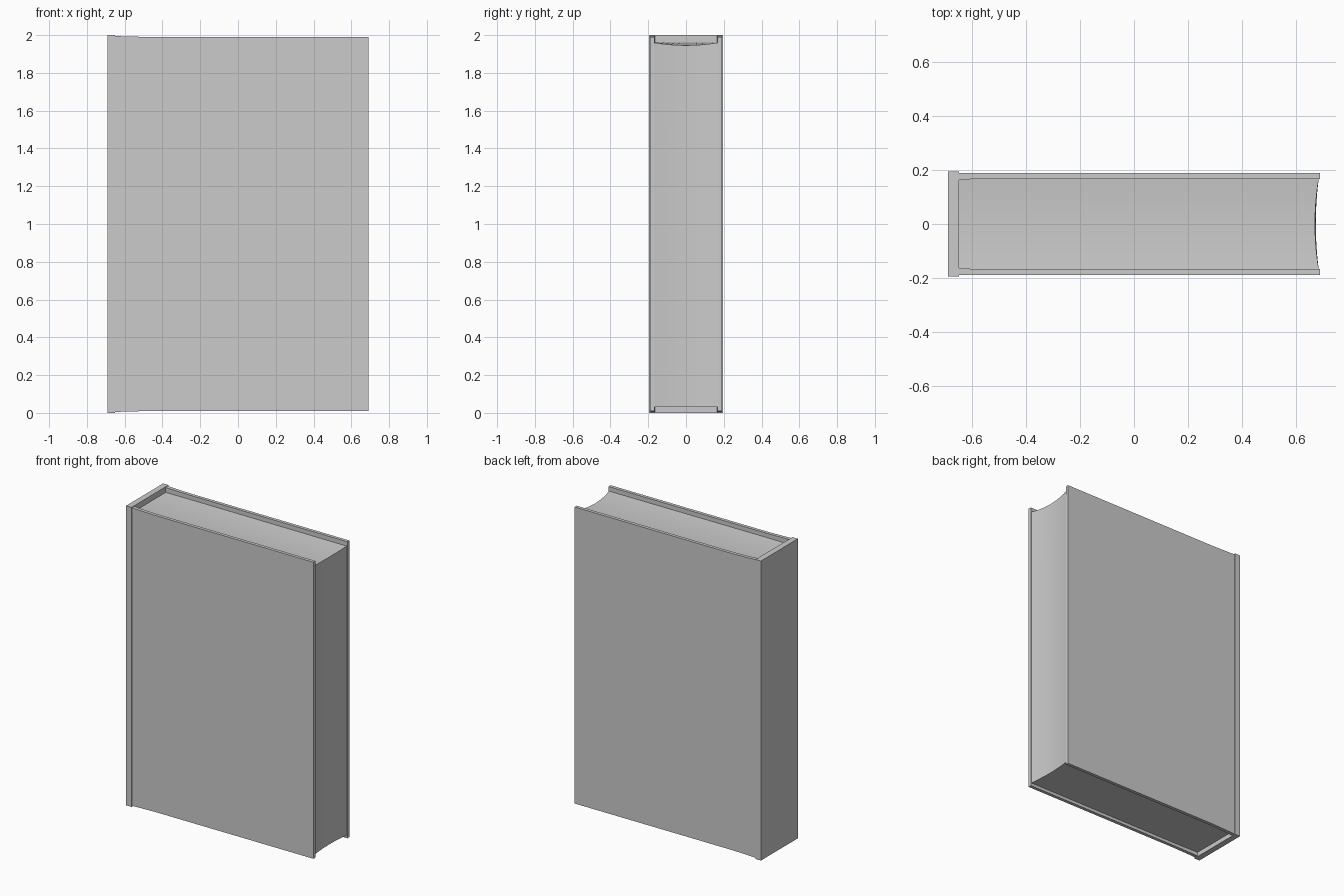
import bpy, bmesh

if "Cube" in bpy.data.objects:
    bpy.data.objects.remove(bpy.data.objects["Cube"])


def loft(name, rings):
    """Skin a list of equal-length closed rings and cap both ends."""
    bm = bmesh.new()
    loops = [[bm.verts.new(p) for p in ring] for ring in rings]
    n = len(loops[0])
    for a, b in zip(loops, loops[1:]):
        for i in range(n):
            j = (i + 1) % n
            bm.faces.new((a[i], a[j], b[j], b[i]))
    bm.faces.new(loops[0])
    bm.faces.new(loops[-1])
    bmesh.ops.recalc_face_normals(bm, faces=bm.faces)
    mesh = bpy.data.meshes.new(name)
    bm.to_mesh(mesh)
    bm.free()
    obj = bpy.data.objects.new(name, mesh)
    bpy.context.collection.objects.link(obj)
    bpy.ops.object.select_all(action='DESELECT')
    obj.select_set(True)
    bpy.context.view_layer.objects.active = obj
    bpy.ops.object.shade_smooth_by_angle(angle=0.5)
    return obj


def rect(x, y0, y1, z0, z1):
    return [(x, y0, z0), (x, y1, z0), (x, y1, z1), (x, y0, z1)]


# Spine board
loft("spine", [rect(x, -0.195, 0.195, 0.0, 2.0) for x in (-0.69, -0.65)])

# Cover boards: (x, inner y, outer y, height inset), slightly pinched at the hinge
cover = [(-0.65, 0.164, 0.189, 0.004), (-0.62, 0.166, 0.189, 0.006),
         (-0.48, 0.168, 0.190, 0.010), (0.69, 0.168, 0.190, 0.010)]
for name, s in (("front_cover", -1), ("back_cover", 1)):
    loft(name, [rect(x, s * yi, s * yo, h, 2 - h) for x, yi, yo, h in cover])

# Page block: hollow fore edge, top sagging gently towards the fore edge
rings = []
steps = 12
for k in range(steps + 1):
    v = -1 + 2 * k / steps
    hollow = 1 - v * v
    y = 0.169 * v
    rings.append([(-0.652, y, 0.03), (0.686 - 0.011 * hollow, y, 0.03),
                  (0.686 - 0.014 * hollow, y, 1.96 - 0.014 * hollow),
                  (-0.652, y, 1.962)])
loft("page_block", rings)
